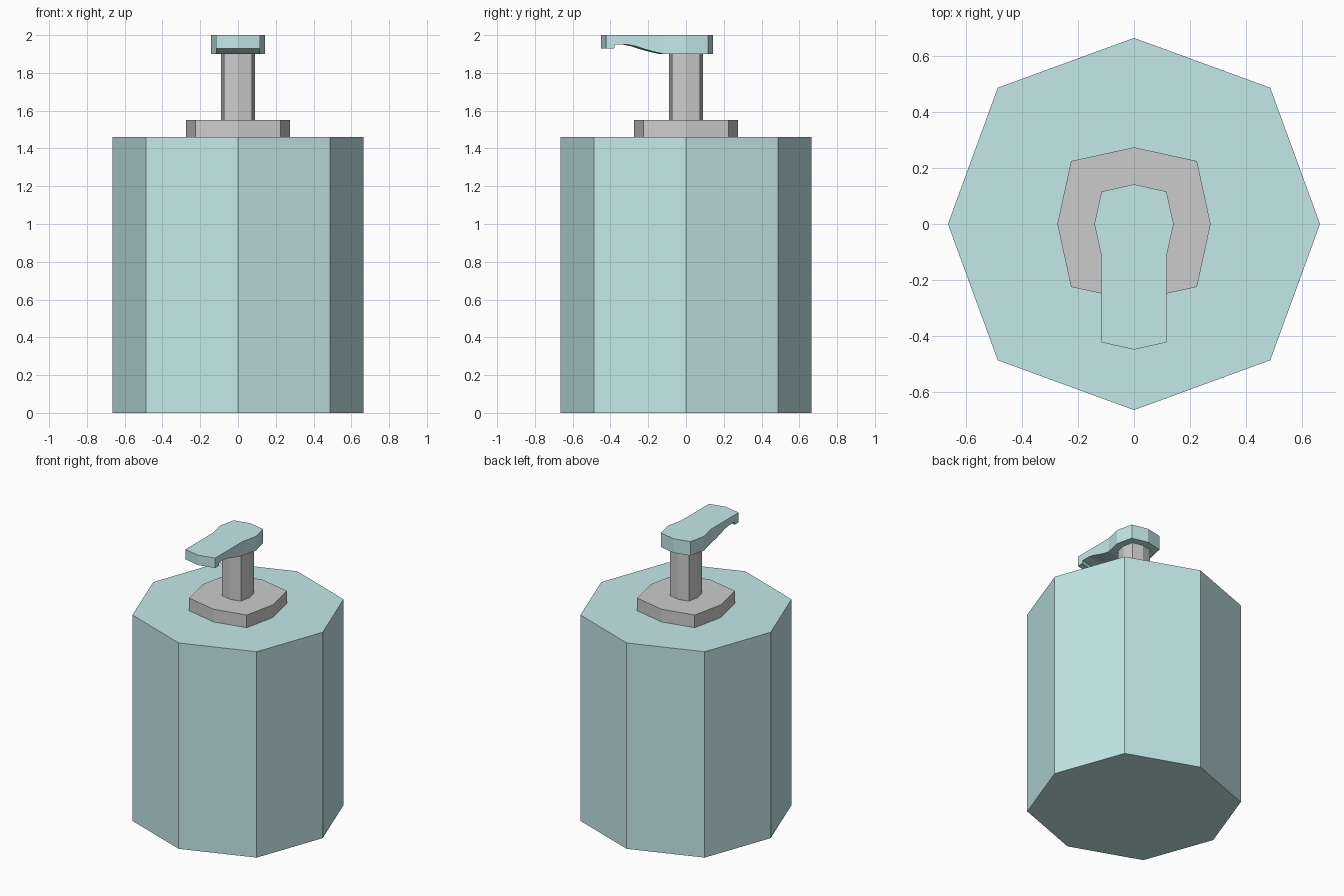
import bpy, bmesh

if "Cube" in bpy.data.objects:
    bpy.data.objects.remove(bpy.data.objects["Cube"])

teal = bpy.data.materials.new("teal")
teal.diffuse_color = (0.56, 0.81, 0.81, 1)
teal.use_nodes = True
teal.node_tree.nodes["Principled BSDF"].inputs["Base Color"].default_value = teal.diffuse_color


def finish(name, bm, mat=None):
    bmesh.ops.recalc_face_normals(bm, faces=bm.faces)
    me = bpy.data.meshes.new(name)
    bm.to_mesh(me)
    bm.free()
    if mat:
        me.materials.append(mat)
    ob = bpy.data.objects.new(name, me)
    bpy.context.collection.objects.link(ob)
    return ob


def octagon_prism(name, axis, diag, z0, z1, mat=None):
    """Eight-sided prism: corners on the axes and on the diagonals."""
    ring = [(axis, 0), (diag, diag), (0, axis), (-diag, diag),
            (-axis, 0), (-diag, -diag), (0, -axis), (diag, -diag)]
    bm = bmesh.new()
    base = bm.faces.new([bm.verts.new((x, y, z0)) for x, y in ring])
    ext = bmesh.ops.extrude_face_region(bm, geom=[base], use_keep_orig=True)
    top = [v for v in ext["geom"] if isinstance(v, bmesh.types.BMVert)]
    bmesh.ops.translate(bm, verts=top, vec=(0, 0, z1 - z0))
    return finish(name, bm, mat)


# Bottle, collar and pump stem
octagon_prism("bottle", 0.665, 0.487, 0, 1.46, teal)
octagon_prism("collar", 0.274, 0.225, 1.46, 1.55)
octagon_prism("pump_stem", 0.09, 0.073, 1.55, 1.90)

# Pump head: stations from back to nozzle tip
# (half width, y at centre line, y at edges, underside z)
stations = [
    (0.116, 0.142, 0.116, 1.90),
    (0.142, 0.0, 0.0, 1.90),
    (0.116, -0.142, -0.116, 1.90),
    (0.116, -0.196, -0.17, 1.912),
    (0.116, -0.246, -0.22, 1.926),
    (0.116, -0.291, -0.265, 1.941),
    (0.116, -0.336, -0.31, 1.95),
    (0.116, -0.401, -0.375, 1.95),
    (0.116, -0.406, -0.38, 1.93),
    (0.116, -0.449, -0.423, 1.93),
]
bm = bmesh.new()
loops = []
for w, yc, ye, zb in stations:
    pts = [(-w, ye, zb), (0, yc, zb), (w, ye, zb),
           (w, ye, 2.0), (0, yc, 2.0), (-w, ye, 2.0)]
    loops.append([bm.verts.new(p) for p in pts])
for a, b in zip(loops, loops[1:]):
    for i in range(6):
        j = (i + 1) % 6
        bm.faces.new((a[i], a[j], b[j], b[i]))
for s in (loops[0], loops[-1]):
    bm.faces.new((s[0], s[1], s[4], s[5]))
    bm.faces.new((s[1], s[2], s[3], s[4]))
# Merge the flat top and sides into single faces
bmesh.ops.recalc_face_normals(bm, faces=bm.faces)
bmesh.ops.dissolve_limit(bm, angle_limit=0.01, verts=bm.verts, edges=bm.edges)
finish("pump_head", bm, teal)
